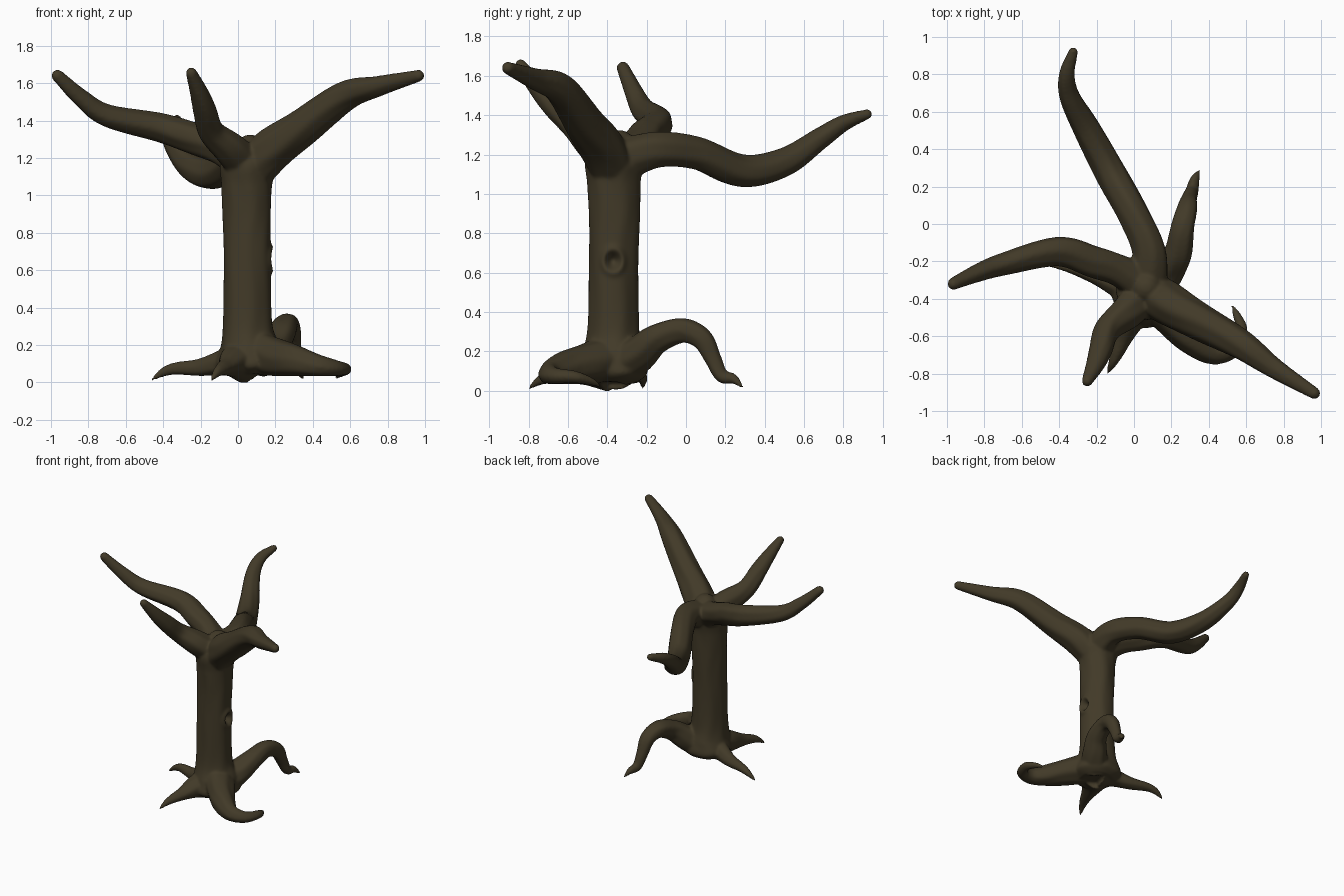
import bpy, bmesh, math, random
from mathutils import Vector

random.seed(4)
bark = bpy.data.materials.new("dark_brown_bark")
bark.diffuse_color = (0.054, 0.042, 0.021, 1)
bm = bmesh.new()


def spline(pts, t):
    """Catmull-Rom point (x, y, z, radius) along a path."""
    n = len(pts) - 1
    i = min(int(t * n), n - 1)
    u = t * n - i
    a, b, c, d = (Vector(pts[max(0, min(n, i + k))]) for k in (-1, 0, 1, 2))
    return 0.5 * (2 * b + (c - a) * u + (2 * a - 5 * b + 4 * c - d) * u ** 2
                  + (3 * b - a - 3 * c + d) * u ** 3)


def limb(pts, ridge=0.04, sides=32):
    """Tapered tube with bark ridges and a round tip."""
    steps = 8 * (len(pts) - 1)
    sam = [spline(pts, i / steps) for i in range(steps + 1)]
    ph = random.uniform(0, 6.28)
    rings, side = [], None
    for i, s in enumerate(sam):
        tan = (sam[min(i + 1, steps)].xyz - sam[max(i - 1, 0)].xyz).normalized()
        if side is None:
            side = tan.orthogonal()
        side = (side - tan * side.dot(tan)).normalized()
        up = tan.cross(side)
        ring = []
        for k in range(sides):
            a = 2 * math.pi * k / sides
            w = 1 + ridge * (math.sin(3 * a + ph + i * 0.12)
                             + 0.6 * math.sin(7 * a - ph + 0.8 * math.sin(i * 0.4)))
            ring.append(bm.verts.new(s.xyz + (side * math.cos(a) + up * math.sin(a)) * s.w * w))
        rings.append(ring)
    for r0, r1 in zip(rings, rings[1:]):
        for k in range(sides):
            j = (k + 1) % sides
            bm.faces.new((r0[k], r0[j], r1[j], r1[k]))
    bm.faces.new(rings[0][::-1])
    bm.faces.new(rings[-1])
    tip = bmesh.ops.create_uvsphere(bm, u_segments=16, v_segments=10, radius=sam[-1].w)
    bmesh.ops.translate(bm, verts=tip["verts"], vec=sam[-1].xyz)


# trunk with flared foot and crown
limb([(.06, -.37, .045, .13), (.06, -.37, .09, .18), (.06, -.37, .17, .165), (.05, -.37, .30, .133),
      (.05, -.37, .6, .126), (.05, -.365, .85, .128), (.05, -.365, 1.05, .135),
      (.055, -.36, 1.17, .145), (.065, -.34, 1.24, .085)], 0.025, 48)

# right, left, back and front branches
limb([(.06, -.36, 1.10, .11), (.17, -.42, 1.23, .115), (.33, -.51, 1.35, .10), (.57, -.64, 1.53, .08),
      (.75, -.77, 1.585, .055), (.965, -.905, 1.64, .032)])
limb([(.06, -.33, 1.17, .11), (-.08, -.25, 1.245, .085), (-.22, -.20, 1.30, .085),
      (-.41, -.145, 1.36, .078), (-.70, -.215, 1.425, .06), (-.84, -.265, 1.52, .047),
      (-.965, -.32, 1.64, .033)])
limb([(.07, -.33, 1.17, .11), (.085, -.15, 1.225, .09), (.0, .05, 1.205, .083), (-.13, .28, 1.115, .083),
      (-.25, .50, 1.16, .073), (-.345, .68, 1.28, .055), (-.36, .80, 1.36, .042),
      (-.325, .92, 1.405, .026)])
limb([(.05, -.37, 1.16, .10), (-.04, -.47, 1.25, .09), (-.14, -.56, 1.34, .07), (-.175, -.67, 1.45, .062),
      (-.205, -.75, 1.54, .05), (-.25, -.84, 1.655, .03)])

# hooked right root
limb([(.08, -.38, .17, .12), (.18, -.48, .14, .105), (.30, -.61, .115, .085), (.42, -.69, .09, .06),
      (.53, -.67, .075, .042), (.575, -.57, .07, .032), (.55, -.49, .05, .022), (.525, -.435, .025, .008)])
# left root
limb([(.03, -.36, .12, .12), (-.08, -.33, .105, .07), (-.2, -.28, .08, .047), (-.33, -.235, .075, .033),
      (-.40, -.22, .055, .024), (-.46, -.22, .015, .008)])
# front root
limb([(.03, -.40, .12, .12), (-.02, -.50, .11, .085), (-.06, -.61, .085, .05), (-.09, -.69, .07, .035),
      (-.115, -.745, .05, .024), (-.14, -.795, .013, .008)])
# arched back root
limb([(.10, -.34, .12, .11), (.18, -.24, .19, .092), (.235, -.15, .265, .075), (.26, -.02, .307, .063),
      (.285, .08, .265, .055), (.295, .135, .165, .043), (.31, .18, .075, .035), (.325, .24, .06, .026),
      (.35, .285, .02, .008)])

# fuse the limbs into one smooth body
bmesh.ops.recalc_face_normals(bm, faces=bm.faces)
raw = bpy.data.meshes.new("raw_tree")
bm.to_mesh(raw)
bm.free()
tree = bpy.data.objects.new("tree", raw)
bpy.context.collection.objects.link(tree)
rem = tree.modifiers.new("fuse", 'REMESH')
rem.mode = 'VOXEL'
rem.voxel_size = 0.010
smo = tree.modifiers.new("soften", 'SMOOTH')
smo.factor = 0.5
smo.iterations = 5
dg = bpy.context.evaluated_depsgraph_get()
mesh = bpy.data.meshes.new_from_object(tree.evaluated_get(dg))
tree.modifiers.clear()
tree.data = mesh

# knot hole with raised rim on the right side of the trunk
for v in mesh.vertices:
    if v.co.x > 0.08:
        d = math.hypot(v.co.y + .37, (v.co.z - .66) * 0.85)
        if d < 0.12 and v.co.x < .3:
            v.co.x += 0.014 * math.exp(-((d - .05) / .018) ** 2) - 0.045 * math.exp(-(d / .03) ** 2)

mesh.materials.clear()
mesh.materials.append(bark)
for p in mesh.polygons:
    p.material_index = 0
    p.use_smooth = True
